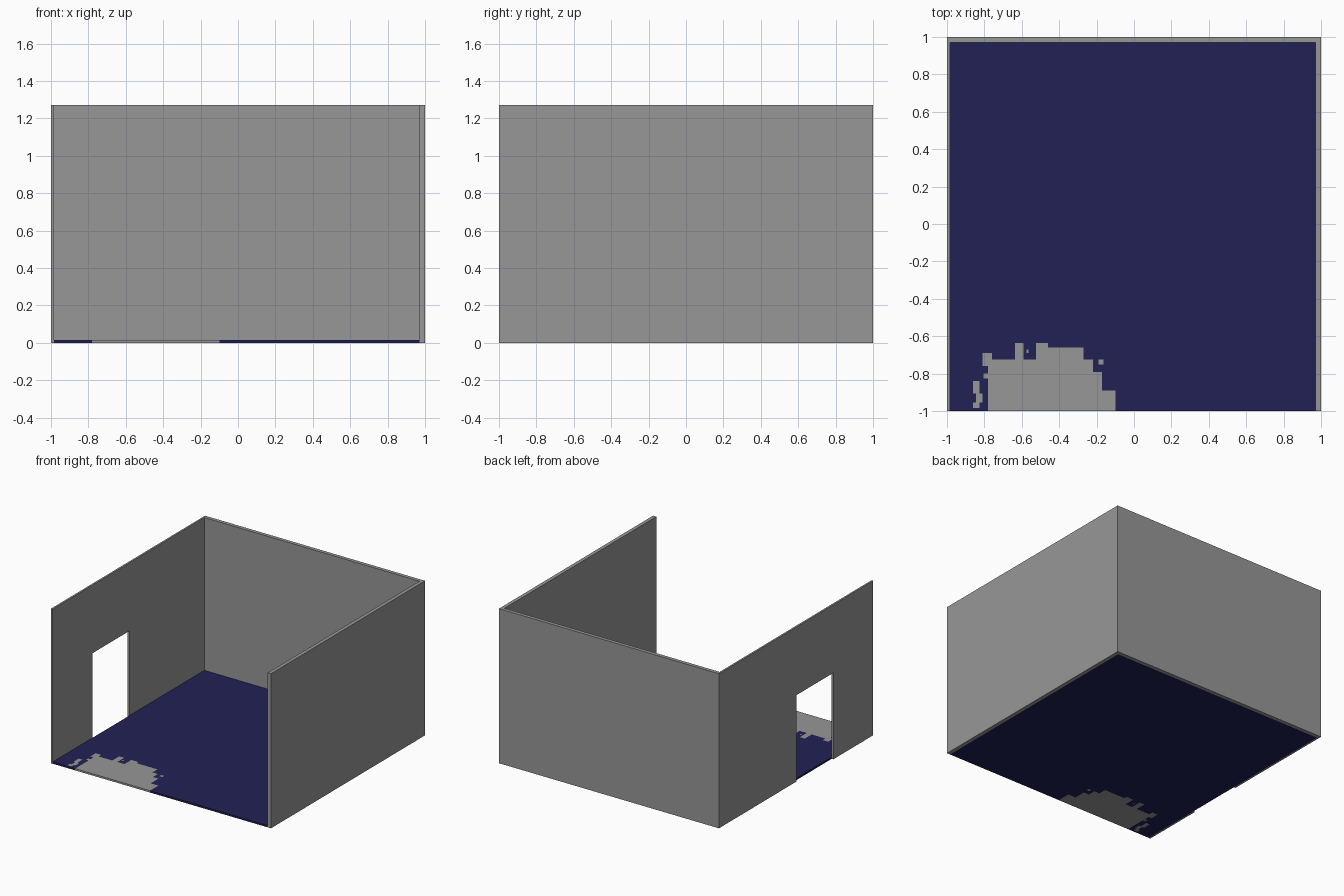
import bpy, bmesh

if "Cube" in bpy.data.objects:
    bpy.data.objects.remove(bpy.data.objects["Cube"])

H = 1.27        # wall height
FLOOR_T = 0.015  # floor thickness
X0, X1 = -0.985, 0.97   # inner faces of side walls
Y1 = 0.97               # inner face of back wall


def material(name, rgb):
    m = bpy.data.materials.new(name)
    m.diffuse_color = (*rgb, 1)
    m.use_nodes = True
    m.node_tree.nodes["Principled BSDF"].inputs["Base Color"].default_value = m.diffuse_color
    return m


grey = material("wall grey", (0.31, 0.31, 0.31))
navy = material("floor navy", (0.0152, 0.0152, 0.089))


def finish(name, bm, mats):
    bmesh.ops.recalc_face_normals(bm, faces=bm.faces)
    me = bpy.data.meshes.new(name)
    bm.to_mesh(me)
    bm.free()
    for m in mats:
        me.materials.append(m)
    ob = bpy.data.objects.new(name, me)
    bpy.context.collection.objects.link(ob)
    return ob


def prism(name, outline, vec, mat):
    """Extrude a closed outline along vec."""
    bm = bmesh.new()
    face = bm.faces.new([bm.verts.new(p) for p in outline])
    ext = bmesh.ops.extrude_face_region(bm, geom=[face], use_keep_orig=True)
    verts = [v for v in ext["geom"] if isinstance(v, bmesh.types.BMVert)]
    bmesh.ops.translate(bm, verts=verts, vec=vec)
    return finish(name, bm, [mat])


# Back and right walls
prism("back_wall", [(-1, Y1, 0), (1, Y1, 0), (1, Y1, H), (-1, Y1, H)], (0, 1 - Y1, 0), grey)
prism("right_wall", [(X1, -1, 0), (X1, Y1, 0), (X1, Y1, H), (X1, -1, H)], (1 - X1, 0, 0), grey)

# Left wall with doorway open down to the ground
D0, D1, DH = -0.485, -0.005, 0.71
left = [(-1, 0), (D0, 0), (D0, DH), (D1, DH), (D1, 0), (Y1, 0), (Y1, H), (-1, H)]
prism("left_wall", [(-1, y, z) for y, z in left], (X0 + 1, 0, 0), grey)

# Worn grey patch on the floor: rectangles (x min, x max, y min, y max)
steps = [(-0.78, -0.635, -0.725), (-0.635, -0.59, -0.635), (-0.59, -0.525, -0.725),
         (-0.525, -0.46, -0.635), (-0.46, -0.27, -0.66), (-0.27, -0.22, -0.725),
         (-0.22, -0.17, -0.79), (-0.17, -0.10, -0.89)]
patch = [(a, b, -1, top) for a, b, top in steps]
patch += [(-0.81, -0.76, -0.76, -0.69), (-0.805, -0.78, -0.825, -0.80),
          (-0.19, -0.163, -0.75, -0.725), (-0.575, -0.565, -0.69, -0.67),
          (-0.86, -0.825, -0.905, -0.84), (-0.845, -0.81, -0.955, -0.905),
          (-0.86, -0.825, -0.985, -0.955)]

# Floor slab, cut along the patch edges and coloured by cell
xs = sorted({X0, X1} | {v for r in patch for v in r[:2]})
ys = sorted({-1, Y1} | {v for r in patch for v in r[2:]})
bm = bmesh.new()
grid = [[bm.verts.new((x, y, 0)) for y in ys] for x in xs]
for i in range(len(xs) - 1):
    for j in range(len(ys) - 1):
        bm.faces.new((grid[i][j], grid[i + 1][j], grid[i + 1][j + 1], grid[i][j + 1]))
ext = bmesh.ops.extrude_face_region(bm, geom=bm.faces[:], use_keep_orig=True)
bmesh.ops.translate(bm, vec=(0, 0, FLOOR_T),
                    verts=[v for v in ext["geom"] if isinstance(v, bmesh.types.BMVert)])
for f in bm.faces:
    c = f.calc_center_median()
    worn = any(a < c.x < b and lo - 1e-4 <= c.y < hi for a, b, lo, hi in patch)
    f.material_index = int(worn)
finish("floor", bm, [navy, grey])
